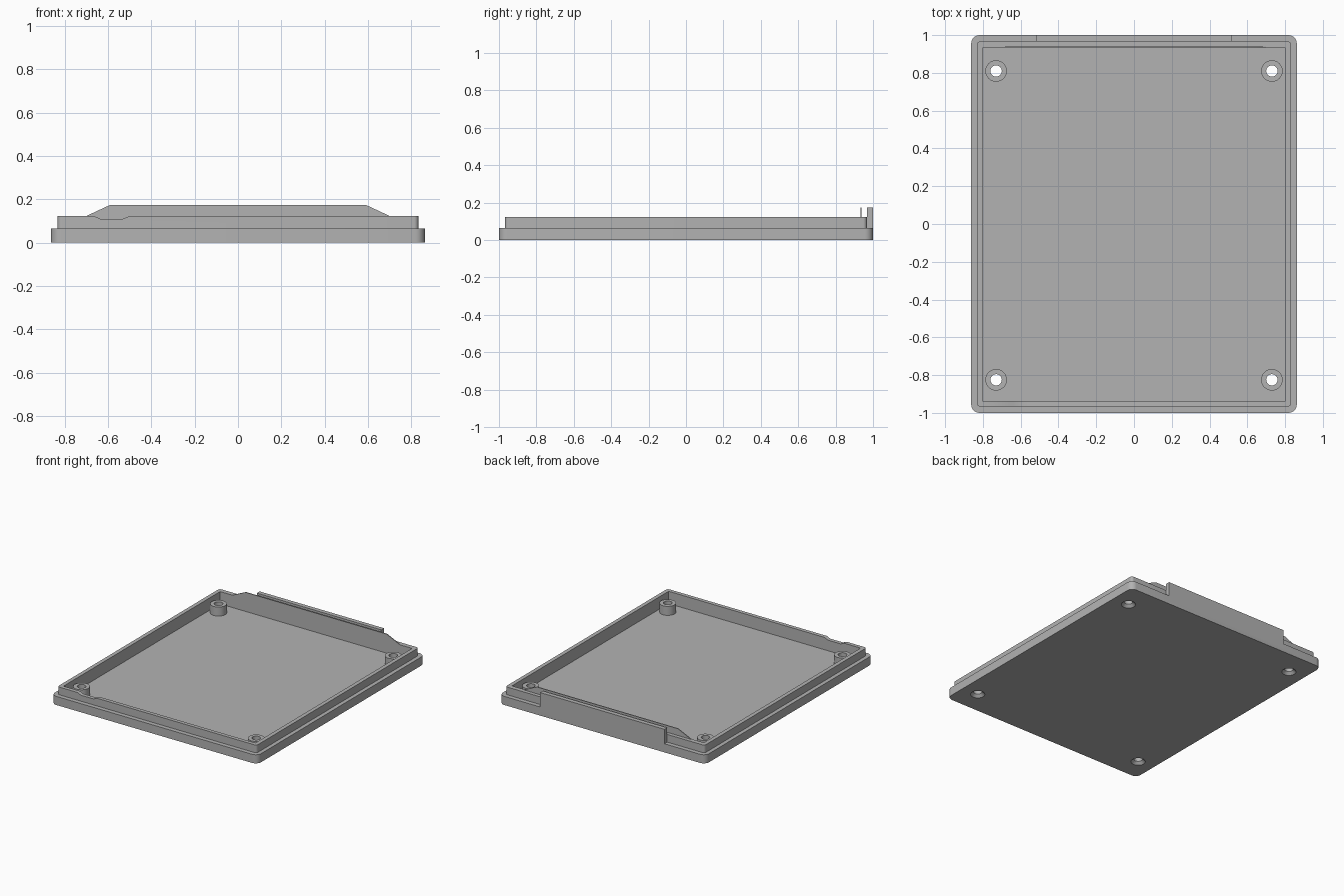
import bpy, bmesh
from math import cos, sin, pi, radians

cube = bpy.data.objects.get("Cube")
if cube:
    bpy.data.objects.remove(cube, do_unlink=True)

grey = bpy.data.materials.new("plain grey")
grey.use_nodes = True
colour = (0.45, 0.45, 0.45, 1)
grey.diffuse_color = colour
grey.node_tree.nodes["Principled BSDF"].inputs["Base Color"].default_value = colour

FLOOR, STEP, RIM, TOP = 0.03, 0.065, 0.123, 0.174
INNER_X, INNER_FRONT, INNER_BACK = 0.802, -0.938, 0.932
LIP_Y = 0.967


def finish(name, bm):
    bmesh.ops.recalc_face_normals(bm, faces=bm.faces)
    mesh = bpy.data.meshes.new(name)
    bm.to_mesh(mesh)
    bm.free()
    mesh.materials.append(grey)
    obj = bpy.data.objects.new(name, mesh)
    bpy.context.collection.objects.link(obj)
    return obj


def prism(name, points, direction):
    """Extrude a closed outline of 3D points along a direction."""
    bm = bmesh.new()
    face = bm.faces.new([bm.verts.new(p) for p in points])
    moved = bmesh.ops.extrude_face_region(bm, geom=[face])["geom"]
    bmesh.ops.translate(bm, vec=direction,
                        verts=[v for v in moved if isinstance(v, bmesh.types.BMVert)])
    return finish(name, bm)


def rounded_slab(name, half_x, half_y, radius, z0, z1, steps=8):
    points = []
    for quarter, (sx, sy) in enumerate([(1, 1), (-1, 1), (-1, -1), (1, -1)]):
        for i in range(steps + 1):
            a = (quarter + i / steps) * pi / 2
            points.append((sx * (half_x - radius) + radius * cos(a),
                           sy * (half_y - radius) + radius * sin(a), z0))
    return prism(name, points, (0, 0, z1 - z0))


def box(name, x0, x1, y0, y1, z0, z1):
    return prism(name, [(x0, y0, z0), (x1, y0, z0), (x1, y1, z0), (x0, y1, z0)],
                 (0, 0, z1 - z0))


def lathe(name, profile, centre, steps=32):
    """Spin a closed (radius, z) outline about a vertical axis."""
    bm = bmesh.new()
    rings = [[bm.verts.new((centre[0] + r * cos(2 * pi * i / steps),
                            centre[1] + r * sin(2 * pi * i / steps), z))
              for i in range(steps)] for r, z in profile]
    return bm, rings


def skin(bm, rings, closed):
    steps = len(rings[0])
    pairs = list(zip(rings, rings[1:] + rings[:1])) if closed else list(zip(rings, rings[1:]))
    for a, b in pairs:
        for i in range(steps):
            j = (i + 1) % steps
            bm.faces.new((a[i], a[j], b[j], b[i]))
    if not closed:
        bm.faces.new(rings[0])
        bm.faces.new(rings[-1])


def combine(target, tool, operation):
    """Apply a boolean and discard the tool."""
    mod = target.modifiers.new("join", "BOOLEAN")
    mod.operation, mod.object, mod.solver = operation, tool, "EXACT"
    bpy.context.view_layer.objects.active = target
    bpy.ops.object.modifier_apply(modifier=mod.name)
    bpy.data.objects.remove(tool, do_unlink=True)


# Tray: wide base, narrower lip, raised tab on the back edge
tray = rounded_slab("tray", 0.862, 1.0, 0.045, 0, STEP)
combine(tray, rounded_slab("lip", 0.832, LIP_Y, 0.02, FLOOR, RIM), "UNION")
combine(tray, box("back_tab", -0.52, 0.52, LIP_Y, 1.0, FLOOR, TOP), "UNION")

# Hollow interior
combine(tray, box("cavity", -INNER_X, INNER_X, INNER_FRONT, INNER_BACK, FLOOR, 0.3),
        "DIFFERENCE")

# Shallow sloped notch in the front lip
notch = prism("notch", [(-0.664, -0.99, RIM), (-0.637, -0.99, 0.11), (-0.53, -0.99, 0.11),
                        (-0.50, -0.99, RIM), (-0.50, -0.99, 0.2), (-0.664, -0.99, 0.2)],
              (0, 0.08, 0))
combine(tray, notch, "DIFFERENCE")

# Screw posts with countersunk holes through the floor
for side, x in (("right", -0.73), ("left", 0.73)):
    for end, y in (("front", -0.825), ("back", 0.81)):
        bm, rings = lathe("hole", [(0.05, -0.01), (0.05, 0), (0.03, 0.02), (0.03, 0.1)], (x, y))
        skin(bm, rings, False)
        combine(tray, finish("hole", bm), "DIFFERENCE")
        bm, rings = lathe("post", [(0.057, FLOOR), (0.057, 0.098),
                                   (0.03, 0.098), (0.03, FLOOR)], (x, y))
        skin(bm, rings, True)
        finish(f"{end}_{side}_post", bm)

# Thin tapered plate rising flush with the inner back wall
prism("back_plate", [(-0.70, INNER_BACK, RIM), (0.70, INNER_BACK, RIM),
                     (0.59, INNER_BACK, TOP), (-0.59, INNER_BACK, TOP)], (0, 0.007, 0))

# Smooth the round parts, keep edges sharp
bpy.ops.object.select_all(action="DESELECT")
for obj in bpy.context.collection.objects:
    if obj.type == "MESH" and (obj == tray or obj.name.endswith(("_post", "_plate"))):
        obj.select_set(True)
bpy.context.view_layer.objects.active = tray
bpy.ops.object.shade_smooth_by_angle(angle=radians(30))
